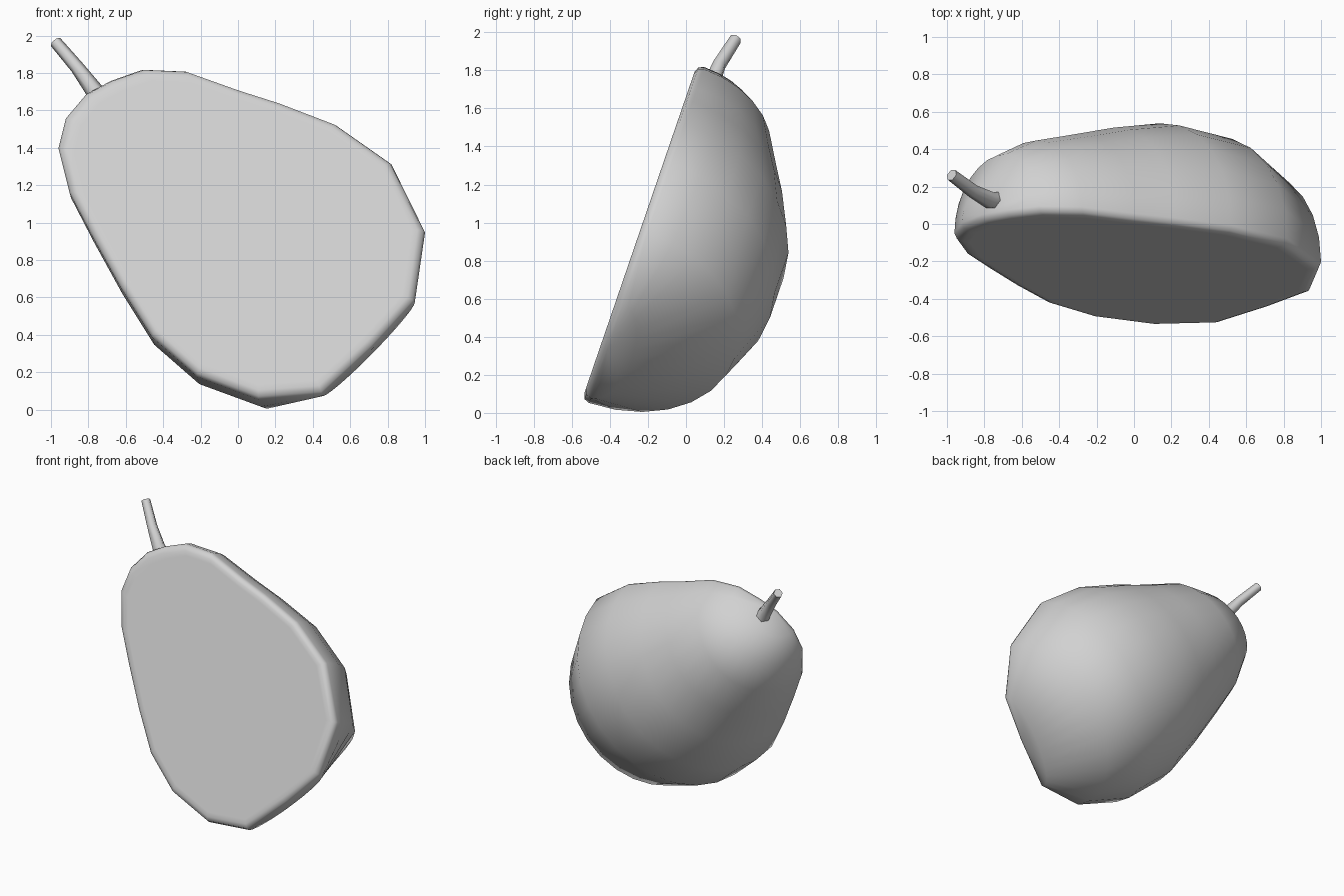
import bpy
import bmesh
from math import sin, cos, pi
from mathutils import Vector

if "Cube" in bpy.data.objects:
    bpy.data.objects.remove(bpy.data.objects["Cube"])

GREY = (0.64, 0.64, 0.64, 1)
grey = bpy.data.materials.new("plain grey")
grey.use_nodes = True
grey.diffuse_color = GREY
grey.node_tree.nodes["Principled BSDF"].inputs["Base Color"].default_value = GREY

BACK = Vector((0, 0.946, -0.325))    # direction from the cut face into the fruit
RIM = 0.04                           # depth of the rounded rim


def on_plane(p):
    """Point of the leaning cut plane at a given x and z."""
    return Vector((p[0], -0.57 + 0.343 * p[1], p[1]))


def finish(ob, angle):
    ob.data.materials.append(grey)
    bpy.ops.object.select_all(action='DESELECT')
    ob.select_set(True)
    bpy.context.view_layer.objects.active = ob
    bpy.ops.object.shade_smooth_by_angle(angle=angle)


def mesh_object(name, bm, angle):
    bmesh.ops.recalc_face_normals(bm, faces=bm.faces[:])
    me = bpy.data.meshes.new(name)
    bm.to_mesh(me)
    bm.free()
    ob = bpy.data.objects.new(name, me)
    bpy.context.collection.objects.link(ob)
    finish(ob, angle)


def bridge(bm, a, b, closed):
    n = len(a)
    for i in range(n if closed else n - 1):
        j = (i + 1) % n
        bm.faces.new((a[i], a[j], b[j], b[i]))


# Outline of the cut face: stem end, blossom end and the two sides between
stem_end, blossom_end = (-0.81, 1.70), (0.72, 0.34)
upper = [(-0.68, 1.77), (-0.51, 1.83), (-0.28, 1.82), (0, 1.72), (0.22, 1.65),
         (0.52, 1.535), (0.82, 1.325), (1.0, 0.96), (0.945, 0.585)]
lower = [(-0.92, 1.57), (-0.96, 1.41), (-0.90, 1.17), (-0.78, 0.94), (-0.63, 0.67),
         (-0.46, 0.40), (-0.22, 0.19), (0.11, 0.065), (0.45, 0.09)]
# Depth of each section against its half width
bulges = [1.3, 1.27, 1.12, 1.08, 1.05, 1.025, 1.0, 1.06, 0.5]

# Half fruit: half-ellipse sections from the stem end to the blossom end
bm = bmesh.new()
STEPS = 14
sections = []
for u, l, bulge in zip(upper, lower, bulges):
    a, b = on_plane(u), on_plane(l)
    mid, half = (a + b) / 2, (a - b) / 2
    depth = half.length * bulge - RIM
    sections.append([bm.verts.new(mid + half * cos(pi * i / STEPS)
                                  + BACK * (RIM + depth * sin(pi * i / STEPS)))
                     for i in range(STEPS + 1)])
poles = [bm.verts.new(on_plane(p) + BACK * RIM) for p in (stem_end, blossom_end)]
for s, t in zip(sections, sections[1:]):
    bridge(bm, s, t, False)
for pole, s in zip(poles, (sections[0], sections[-1])):
    for v, w in zip(s, s[1:]):
        bm.faces.new((pole, v, w))

# Rounded rim and flat cut face
ring = ([poles[0]] + [s[0] for s in sections] + [poles[1]]
        + [s[-1] for s in reversed(sections)])
base = [v.co - BACK * RIM for v in ring]
centre = on_plane((0.08, 0.95))
for scale, depth in ((0.988, 0.012), (0.955, 0), (0.92, 0)):
    inner = [bm.verts.new(centre + (p - centre) * scale + BACK * depth) for p in base]
    bridge(bm, ring, inner, True)
    ring = inner
bm.faces.new(ring)
mesh_object("half_fruit", bm, 1.2)

# Stem: six-sided tube, thicker where it meets the fruit
path = [((-0.72, 0.12, 1.63), 0.06), ((-0.775, 0.13, 1.715), 0.047),
        ((-0.86, 0.175, 1.83), 0.037), ((-0.975, 0.262, 1.965), 0.033)]
bm = bmesh.new()
rings = []
for k, (p, r) in enumerate(path):
    before, after = path[max(k - 1, 0)][0], path[min(k + 1, len(path) - 1)][0]
    along = (Vector(after) - Vector(before)).normalized()
    side = along.cross(Vector((0, 1, 0))).normalized()
    up = side.cross(along)
    rings.append([bm.verts.new(Vector(p) + (side * cos(i * pi / 3) + up * sin(i * pi / 3)) * r)
                  for i in range(6)])
for a, b in zip(rings, rings[1:]):
    bridge(bm, a, b, True)
bm.faces.new(rings[0])
bm.faces.new(rings[-1])
mesh_object("stem", bm, 1.2)
